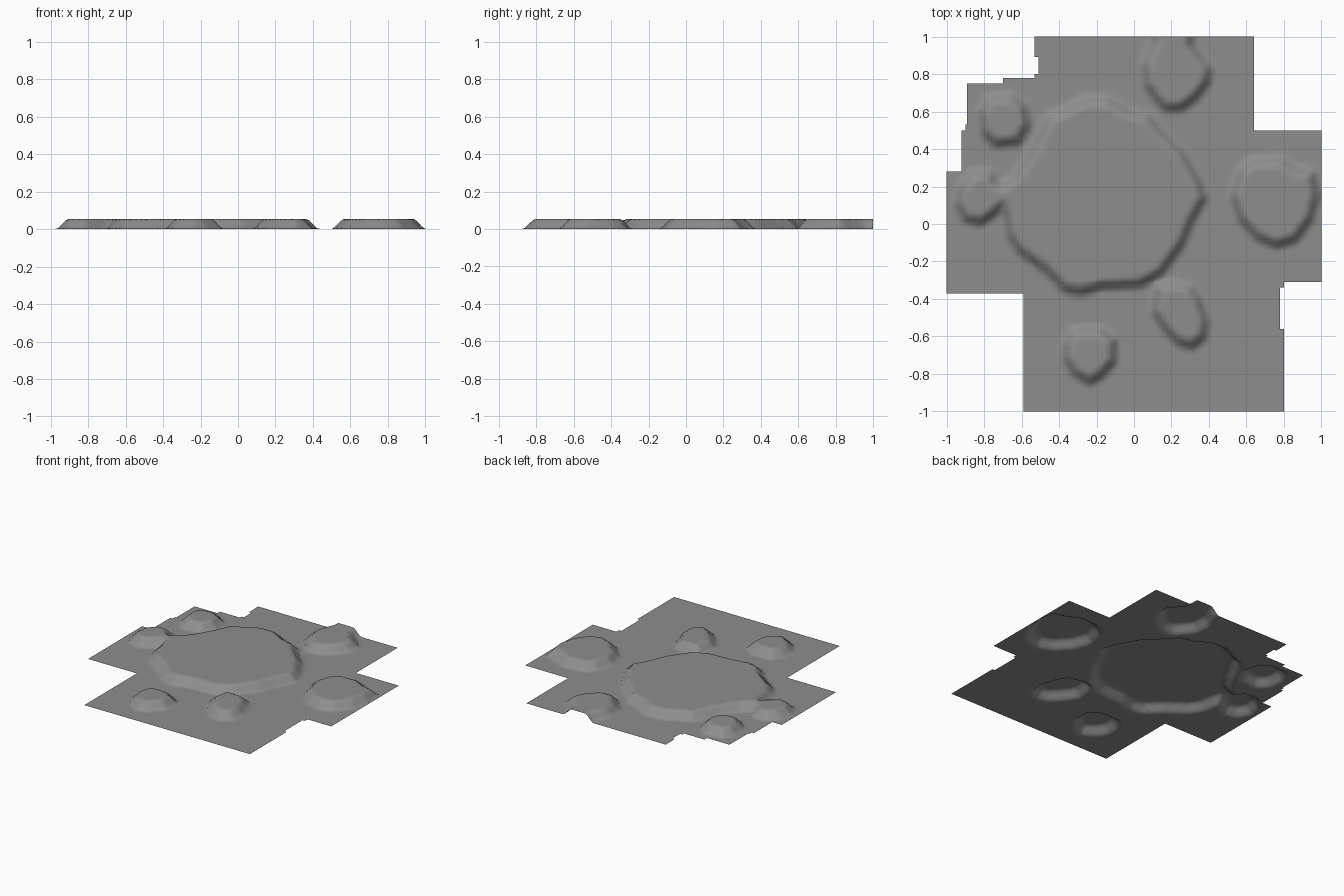
import bpy
import bmesh
from mathutils import Vector
from mathutils.geometry import intersect_point_line

STEP = 0.02           # spacing of the ground mesh
HEIGHT = 0.055        # height of every plateau
HALF_SLOPE = 0.03     # half the width of the sloping rim

cube = bpy.data.objects.get("Cube")
if cube:
    bpy.data.objects.remove(cube, do_unlink=True)


def contour(*points):
    """Closed outline from points given in hundredths of a unit."""
    return [Vector((x / 100, y / 100)) for x, y in points]


# Stepped outer edge of the ground sheet
ground_edge = contour(
    (-53, 100), (64, 100), (64, 50), (100, 50), (100, -31), (80, -31),
    (78, -34), (78, -56), (80, -56), (80, -100), (-59, -100), (-59, -37),
    (-100, -37), (-100, 28), (-92, 28), (-92, 50), (-89, 53), (-89, 75),
    (-70, 75), (-68, 78), (-53, 78), (-51, 80), (-51, 89), (-53, 89))

# Main plateau, joined by a narrow neck to the small one on the right side
main_plateau = contour(
    (-29, -36), (-18, -33), (3, -32), (14, -26), (25, -11), (30, 1),
    (37, 14), (34, 23), (25, 38), (14, 49), (7, 57), (-2, 59), (-14, 66),
    (-26, 66), (-37, 60), (-45, 57), (-50, 47), (-55, 37), (-63, 25),
    (-70, 20), (-74, 22), (-77, 27), (-86, 27), (-92, 20), (-94, 11),
    (-90, 3), (-82, 1), (-76, 5), (-70, 10), (-68, 5), (-66, -6),
    (-61, -14), (-47, -24), (-37, -34))

# Plateau running out through the back edge
back_plateau = contour(
    (12, 110), (11, 97), (6, 85), (7, 74), (13, 66), (17, 62), (25, 62),
    (33, 68), (39, 76), (40, 83), (34, 90), (30, 95), (30, 110))

# Free-standing small plateaus
corner_plateau = contour(
    (-81, 60), (-77, 67), (-66, 68), (-59, 63), (-57, 53), (-62, 44),
    (-74, 43), (-80, 49))
left_plateau = contour(
    (53, 15), (57, 28), (63, 33), (78, 34), (86, 29), (95, 27), (97, 15),
    (94, 3), (86, -8), (76, -11), (66, -7), (57, 3))
front_left_plateau = contour(
    (13, -33), (20, -32), (30, -34), (34, -40), (38, -52), (37, -60),
    (31, -65), (24, -63), (17, -56), (11, -47))
front_plateau = contour(
    (-36, -64), (-32, -57), (-18, -57), (-11, -62), (-11, -73), (-18, -81),
    (-24, -84), (-32, -79), (-36, -72))

plateaus = [main_plateau, back_plateau, corner_plateau, left_plateau,
            front_left_plateau, front_plateau]


def edges_of(outline):
    return zip(outline, outline[1:] + outline[:1])


def is_inside(point, outline):
    inside = False
    for a, b in edges_of(outline):
        if (a.y > point.y) != (b.y > point.y):
            crossing = a.x + (point.y - a.y) / (b.y - a.y) * (b.x - a.x)
            if point.x < crossing:
                inside = not inside
    return inside


def signed_distance(point, outline):
    """Distance to the outline, positive inside it."""
    nearest = HALF_SLOPE * 2
    for a, b in edges_of(outline):
        foot, along = intersect_point_line(point, a, b)
        foot = a.lerp(b, min(max(along, 0), 1))
        nearest = min(nearest, (point - foot).length)
    return nearest if is_inside(point, outline) else -nearest


def ground_height(point):
    depth = max(signed_distance(point, outline) for outline in plateaus)
    ramp = min(max((depth / HALF_SLOPE + 1) / 2, 0), 1)
    # Slightly eased foot and shoulder
    eased = ramp * ramp * (3 - 2 * ramp)
    return HEIGHT * (ramp + eased) / 2


def grid_lines(edge_values):
    """Even spacing, with lines moved onto the nearby outer edges."""
    count = round(2 / STEP)
    lines = [i * STEP - 1 for i in range(count + 1)]
    for value in set(edge_values):
        lines[round((value + 1) / STEP)] = value
    return lines


# Ground sheet: keep the cells inside the outer edge and raise the plateaus
xs = grid_lines(p.x for p in ground_edge)
ys = grid_lines(p.y for p in ground_edge)
bm = bmesh.new()
corners = {}


def corner(i, j):
    if (i, j) not in corners:
        point = Vector((xs[i], ys[j]))
        corners[i, j] = bm.verts.new((*point, ground_height(point)))
    return corners[i, j]


for i in range(len(xs) - 1):
    for j in range(len(ys) - 1):
        centre = Vector((xs[i] + xs[i + 1], ys[j] + ys[j + 1])) / 2
        if is_inside(centre, ground_edge):
            bm.faces.new((corner(i, j), corner(i + 1, j),
                          corner(i + 1, j + 1), corner(i, j + 1)))

mesh = bpy.data.meshes.new("ground_sheet")
bm.to_mesh(mesh)
bm.free()
ground = bpy.data.objects.new("ground_sheet", mesh)
bpy.context.collection.objects.link(ground)
mesh.shade_smooth()

# Plain grey surface
grey = bpy.data.materials.new("grey")
grey.use_nodes = True
colour = (0.27, 0.27, 0.27, 1)
grey.diffuse_color = colour
grey.node_tree.nodes["Principled BSDF"].inputs["Base Color"].default_value = colour
mesh.materials.append(grey)
